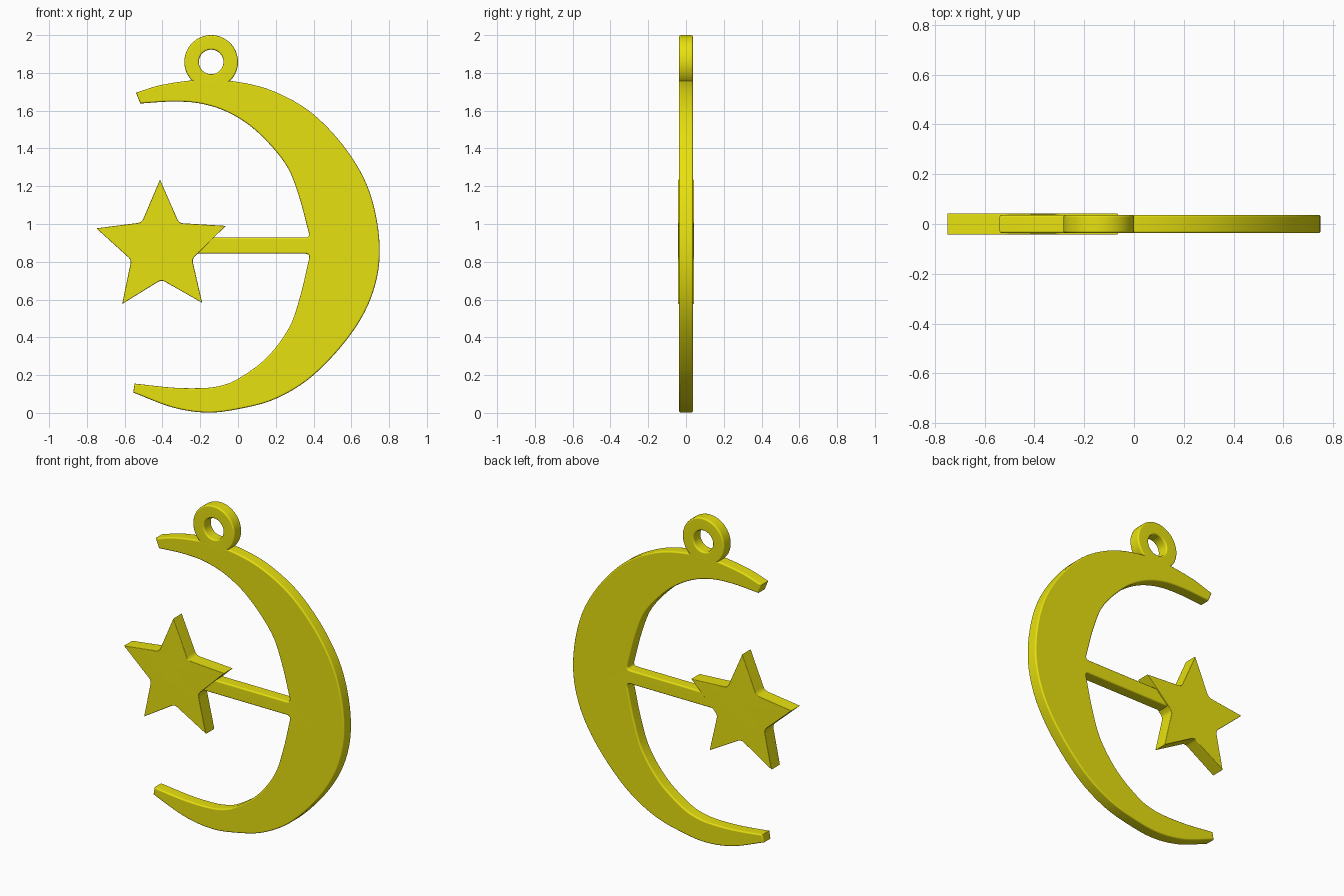
import bpy, bmesh, math
from mathutils import Vector, Matrix

if "Cube" in bpy.data.objects:
    bpy.data.objects.remove(bpy.data.objects["Cube"])

gold = bpy.data.materials.new("yellow_metal")
gold.diffuse_color = (0.8, 0.75, 0.005, 1)
gold.use_nodes = True
gold.node_tree.nodes["Principled BSDF"].inputs["Base Color"].default_value = gold.diffuse_color


def smooth_line(pts, steps=6):
    """Catmull-Rom curve through the points."""
    p = [Vector(q) for q in pts]
    p = [2 * p[0] - p[1]] + p + [2 * p[-1] - p[-2]]
    out = []
    for a, b, c, d in zip(p, p[1:], p[2:], p[3:]):
        for i in range(steps):
            t = i / steps
            out.append(0.5 * (2 * b + (c - a) * t + (2 * a - 5 * b + 4 * c - d) * t ** 2
                              + (3 * b - a - 3 * c + d) * t ** 3))
    return out + [p[-2]]


def rounded(prev, corner, nxt, r, steps=4):
    """Soft corner as a short quadratic arc."""
    a, c, b = Vector(prev), Vector(corner), Vector(nxt)
    s, e = c + (a - c).normalized() * r, c + (b - c).normalized() * r
    return [s.lerp(c, i / steps).lerp(c.lerp(e, i / steps), i / steps) for i in range(steps + 1)]


def finish(name, bm, rim, bevel):
    bmesh.ops.recalc_face_normals(bm, faces=bm.faces)
    bmesh.ops.bevel(bm, geom=rim, offset=bevel, segments=3, profile=0.5,
                    affect='EDGES', clamp_overlap=False)
    me = bpy.data.meshes.new(name)
    bm.to_mesh(me)
    bm.free()
    ob = bpy.data.objects.new(name, me)
    bpy.context.collection.objects.link(ob)
    me.materials.append(gold)
    bpy.ops.object.select_all(action='DESELECT')
    ob.select_set(True)
    bpy.context.view_layer.objects.active = ob
    bpy.ops.object.shade_smooth_by_angle(angle=math.radians(40))
    ob.modifiers.new("flat_caps", 'WEIGHTED_NORMAL').keep_sharp = True
    return ob


def plate(name, outline, half, bevel):
    """Flat plate from an XZ outline, with softened rims."""
    bm = bmesh.new()
    face = bm.faces.new([bm.verts.new((x, -half, z)) for x, z in outline])
    ext = bmesh.ops.extrude_face_region(bm, geom=[face])["geom"]
    bmesh.ops.translate(bm, vec=(0, 2 * half, 0),
                        verts=[v for v in ext if isinstance(v, bmesh.types.BMVert)])
    if not face.is_valid or len(bm.faces) < len(outline) + 2:
        bmesh.ops.holes_fill(bm, edges=[e for e in bm.edges if e.is_boundary], sides=0)
    rim = [e for e in bm.edges if abs(e.verts[0].co.y - e.verts[1].co.y) < 1e-5]
    return finish(name, bm, rim, bevel)


# Crescent with the bar that carries the star
outer = smooth_line([(-0.54, 1.695), (-0.4, 1.737), (-0.2, 1.763), (0, 1.752), (0.2, 1.698),
                     (0.4, 1.58), (0.58, 1.385), (0.7, 1.16), (0.75, 0.88), (0.715, 0.64),
                     (0.6, 0.42), (0.4, 0.2), (0.2, 0.075), (0, 0.02), (-0.17, 0.002),
                     (-0.35, 0.03), (-0.555, 0.108)])
lower = smooth_line([(-0.547, 0.155), (-0.35, 0.134), (-0.2, 0.131), (-0.1, 0.142), (0, 0.18),
                     (0.15, 0.29), (0.27, 0.45), (0.33, 0.62), (0.374, 0.805)])
upper = smooth_line([(0.372, 0.965), (0.32, 1.155), (0.25, 1.32), (0.1, 1.49), (-0.05, 1.59),
                     (-0.2, 1.638), (-0.35, 1.648), (-0.517, 1.638)])
bar = (rounded(lower[-1], (0.381, 0.843), (-0.2, 0.843), 0.025)
       + [Vector((-0.3, 0.843)), Vector((-0.3, 0.928))]
       + rounded((-0.2, 0.928), (0.381, 0.928), upper[0], 0.025))
plate("crescent_and_bar", outer + lower + bar + upper, 0.037, 0.009)

# Star, slightly thicker than the crescent
tips = [(-0.413, 1.235), (-0.065, 0.99), (-0.19, 0.583), (-0.613, 0.577), (-0.75, 0.977)]
notches = [(-0.312, 1.005), (-0.243, 0.815), (-0.405, 0.705), (-0.565, 0.81), (-0.51, 1.008)]
star = []
for i in range(5):
    star.append(Vector(tips[i]))
    star += rounded(tips[i], notches[i], tips[(i + 1) % 5], 0.022)
plate("star", star, 0.043, 0.004)

# Hanging ring: a rectangle spun around the y axis
bm = bmesh.new()
half, r_in, r_out, n = 0.0365, 0.065, 0.142, 64
section = [(r_in, -half), (r_out, -half), (r_out, half), (r_in, half)]
loops = []
for k in range(n):
    a = 2 * math.pi * k / n
    loops.append([bm.verts.new((-0.142 + r * math.cos(a), y, 1.858 + r * math.sin(a)))
                  for r, y in section])
rim = []
for k in range(n):
    p, q = loops[k], loops[(k + 1) % n]
    for j in range(4):
        bm.faces.new((p[j], p[(j + 1) % 4], q[(j + 1) % 4], q[j]))
    rim += [bm.edges.get((p[j], q[j])) for j in range(4)]
finish("hanging_ring", bm, rim, 0.009)
